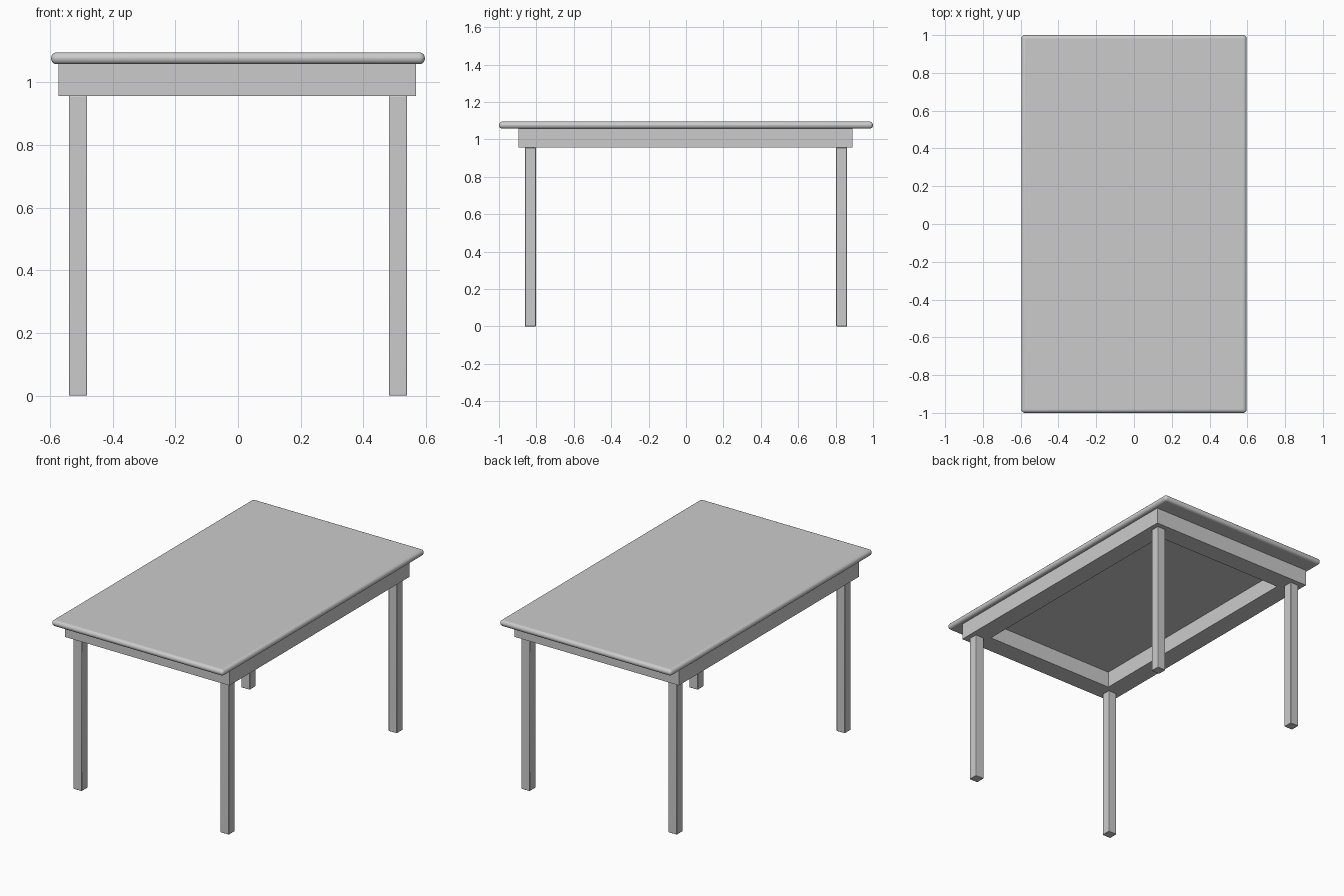
import bpy, bmesh

if "Cube" in bpy.data.objects:
    bpy.data.objects.remove(bpy.data.objects["Cube"])

TOP_Z, UNDER_Z, APRON_Z = 1.095, 1.057, 0.956
LEG_X, LEG_Y, LEG_W = 0.51, 0.832, 0.058
BOARD = 0.12  # apron board thickness, legs sit centred under it


def box(name, lo, hi, bevel, segments):
    size = [b - a for a, b in zip(lo, hi)]
    mid = [(a + b) / 2 for a, b in zip(lo, hi)]
    bpy.ops.mesh.primitive_cube_add(size=1, location=mid)
    ob = bpy.context.object
    ob.name = name
    ob.scale = size
    bpy.ops.object.transform_apply(location=False, rotation=False, scale=True)
    mod = ob.modifiers.new("Bevel", 'BEVEL')
    mod.width = bevel
    mod.segments = segments
    bpy.ops.object.shade_smooth_by_angle()
    return ob


# Table top with fully rounded edge
box("table_top", (-0.596, -1.0, UNDER_Z), (0.596, 1.0, TOP_Z), 0.0185, 5)

# Apron: rectangle inset to a ring, then extruded up to the table top
bm = bmesh.new()
ax, ay = LEG_X + BOARD / 2, LEG_Y + BOARD / 2
face = bm.faces.new([bm.verts.new((x * ax, y * ay, APRON_Z))
                     for x, y in ((-1, -1), (1, -1), (1, 1), (-1, 1))])
bm.normal_update()
bmesh.ops.inset_region(bm, faces=[face], thickness=BOARD,
                       use_boundary=True, use_even_offset=True)
bmesh.ops.delete(bm, geom=[face], context='FACES')
ring = bmesh.ops.extrude_face_region(bm, geom=bm.faces[:], use_keep_orig=True)
bmesh.ops.translate(bm, vec=(0, 0, UNDER_Z - APRON_Z),
                    verts=[v for v in ring["geom"] if isinstance(v, bmesh.types.BMVert)])
bmesh.ops.recalc_face_normals(bm, faces=bm.faces[:])
mesh = bpy.data.meshes.new("apron")
bm.to_mesh(mesh)
bm.free()
apron = bpy.data.objects.new("apron", mesh)
apron.location = (-0.003, -0.003, 0)
bpy.context.collection.objects.link(apron)

# Four square legs with slightly softened edges
h = LEG_W / 2
for ny, sy in (("front", -1), ("back", 1)):
    for nx, sx in (("left", -1), ("right", 1)):
        x, y = sx * LEG_X, sy * LEG_Y
        box(f"{ny}_{nx}_leg", (x - h, y - h, 0), (x + h, y + h, APRON_Z), 0.003, 2)
